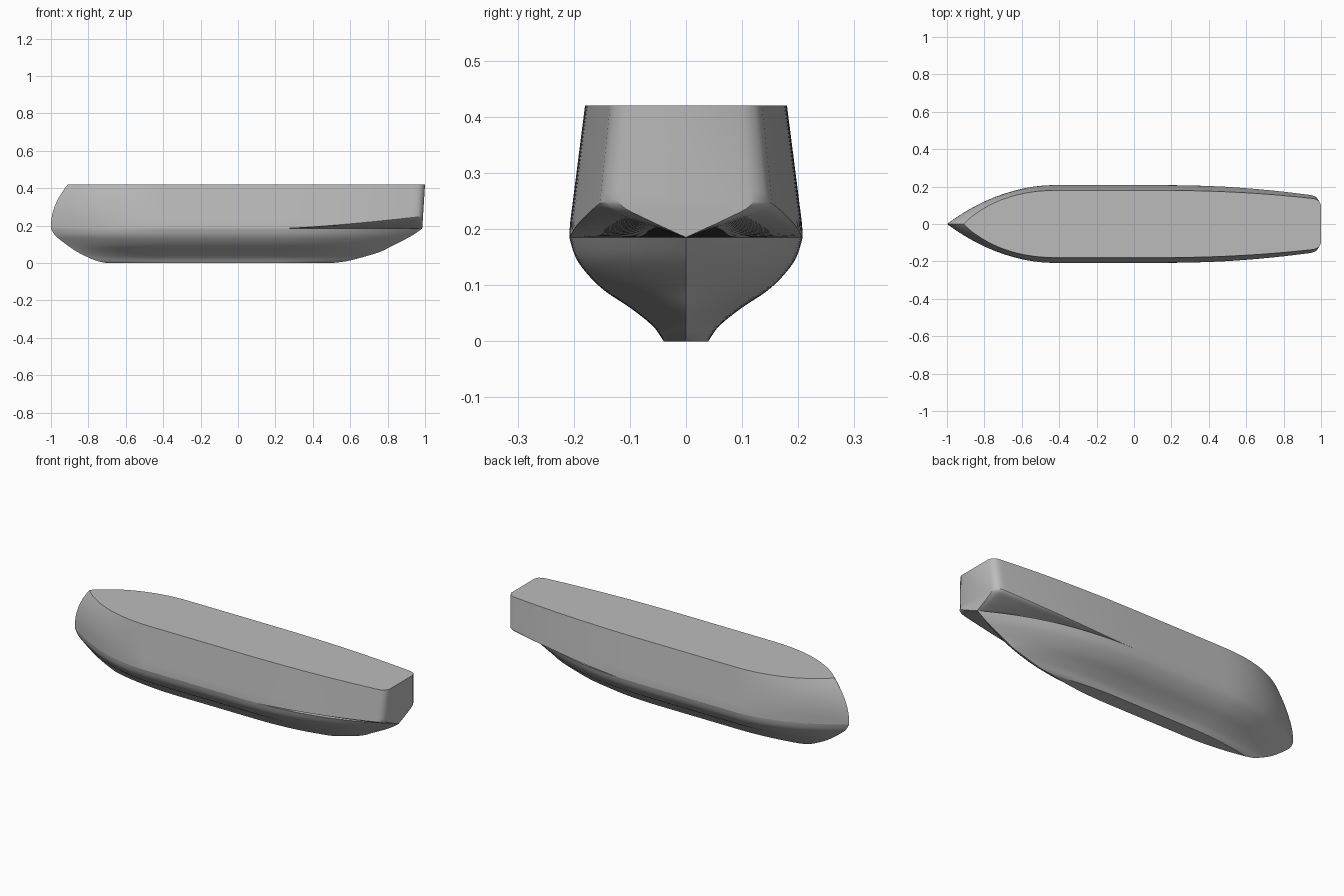
import bpy, bmesh, math

cube = bpy.data.objects.get("Cube")
if cube:
    bpy.data.objects.remove(cube, do_unlink=True)

paint = bpy.data.materials.new("hull_grey")
paint.use_nodes = True
GREY = (0.5, 0.5, 0.5, 1)
paint.diffuse_color = GREY
paint.node_tree.nodes["Principled BSDF"].inputs["Base Color"].default_value = GREY

KNUCKLE, DECK = 0.185, 0.42
STATIONS = 72


def clamp(v):
    return max(0.0, min(1.0, v))


def spread(i):
    """Station position 0..1, packed towards both ends."""
    u = i / STATIONS
    return 0.4 * u + 0.6 * (1 - math.cos(math.pi * u)) / 2


def sample(table, col, f):
    """Smooth curve through one column of a table, f running 0..1."""
    last = len(table) - 1
    k = min(int(f * last), last - 1)
    t = f * last - k
    a, b, c, d = (table[max(0, min(last, k + n))][col] for n in (-1, 0, 1, 2))
    return b + 0.5 * t * (c - a + t * (2 * a - 5 * b + 4 * c - d + t * (3 * (b - c) + d - a)))


def loft(name, sections):
    """Skin mirrored half sections, listed from centre bottom to top edge."""
    bm = bmesh.new()
    rings = []
    for half in sections:
        ring = half + [(x, -y, z) for x, y, z in reversed(half)]
        rings.append([bm.verts.new(p) for p in ring])
    for a, b in zip(rings, rings[1:]):
        for k in range(len(a)):
            n = (k + 1) % len(a)
            bm.faces.new((a[k], a[n], b[n], b[k]))
    bm.faces.new(rings[-1])
    bmesh.ops.remove_doubles(bm, verts=bm.verts, dist=0.0002)
    bmesh.ops.dissolve_degenerate(bm, edges=bm.edges, dist=0.0002)
    bmesh.ops.recalc_face_normals(bm, faces=bm.faces)
    mesh = bpy.data.meshes.new(name)
    bm.to_mesh(mesh)
    bm.free()
    mesh.materials.append(paint)
    obj = bpy.data.objects.new(name, mesh)
    bpy.context.collection.objects.link(obj)
    bpy.ops.object.select_all(action="DESELECT")
    obj.select_set(True)
    bpy.context.view_layer.objects.active = obj
    bpy.ops.object.shade_smooth_by_angle(angle=math.radians(30))


# Topsides: raked stem, tumblehome, transom stern with a V underside
def topside_point(u, z, inset=1.0):
    h = max(0.0, (z - 0.2) / 0.22)
    stem = -1 + 0.09 * h * h
    stern = 0.985 + 0.015 * (z - KNUCKLE) / (DECK - KNUCKLE)
    x = stem + u * (stern - stem)
    bow = clamp((x - stem) / (0.58 - 0.06 * h))
    fullness = (1 - (1 - bow) ** (2 + 0.4 * h)) ** (1 - 0.1 * h)
    aft = clamp((x - 0.1) / 0.9)
    width = (0.208 - 0.028 * h) * fullness * (1 - 0.27 * aft ** 2.2)
    corner = clamp((x - stern + 0.045) / 0.045)
    width -= 0.029 * (1 - math.sqrt(1 - min(corner, 1) ** 2))
    return (x, width * inset, z)


topsides = []
for i in range(STATIONS + 1):
    u = spread(i)
    rise = 0.065 * clamp((2 * u - 1.25) / 0.75) ** 1.3
    half = [topside_point(u, KNUCKLE + rise * f, w)
            for w, f in ((0, 0), (0.4, 0.35), (0.8, 0.7), (0.9, 0.8), (0.97, 0.9))]
    base = KNUCKLE + rise
    half += [topside_point(u, base + (DECK - base) * v / 10) for v in range(11)]
    topsides.append(half)
loft("topsides", topsides)

# Underbody: height, half breadth amidships, stem x, stern x
LINES = [
    (0.0, 0.040, -0.70, 0.50),
    (0.01, 0.046, -0.75, 0.58),
    (0.03, 0.062, -0.80, 0.66),
    (0.06, 0.100, -0.86, 0.76),
    (0.09, 0.145, -0.905, 0.82),
    (0.12, 0.176, -0.945, 0.88),
    (0.15, 0.197, -0.98, 0.935),
    (KNUCKLE, 0.208, -1.0, 0.985),
]
LEVELS = 21
underbody = []
for i in range(STATIONS + 1):
    half = []
    for k in range(LEVELS + 1):
        f = k / LEVELS
        z, breadth, stem, stern = (sample(LINES, c, f) for c in range(4))
        x = stem + spread(i) * (stern - stem)
        bow = clamp((x - stem) / (0.36 + 0.22 * f))
        run = clamp((x - 0.1) / (stern - 0.1))
        y = breadth * (1 - (1 - bow) ** 2) * (1 - run ** 2.5)
        half.append((x, y, max(0.0, z)))
    underbody.append(half)
loft("underbody", underbody)
